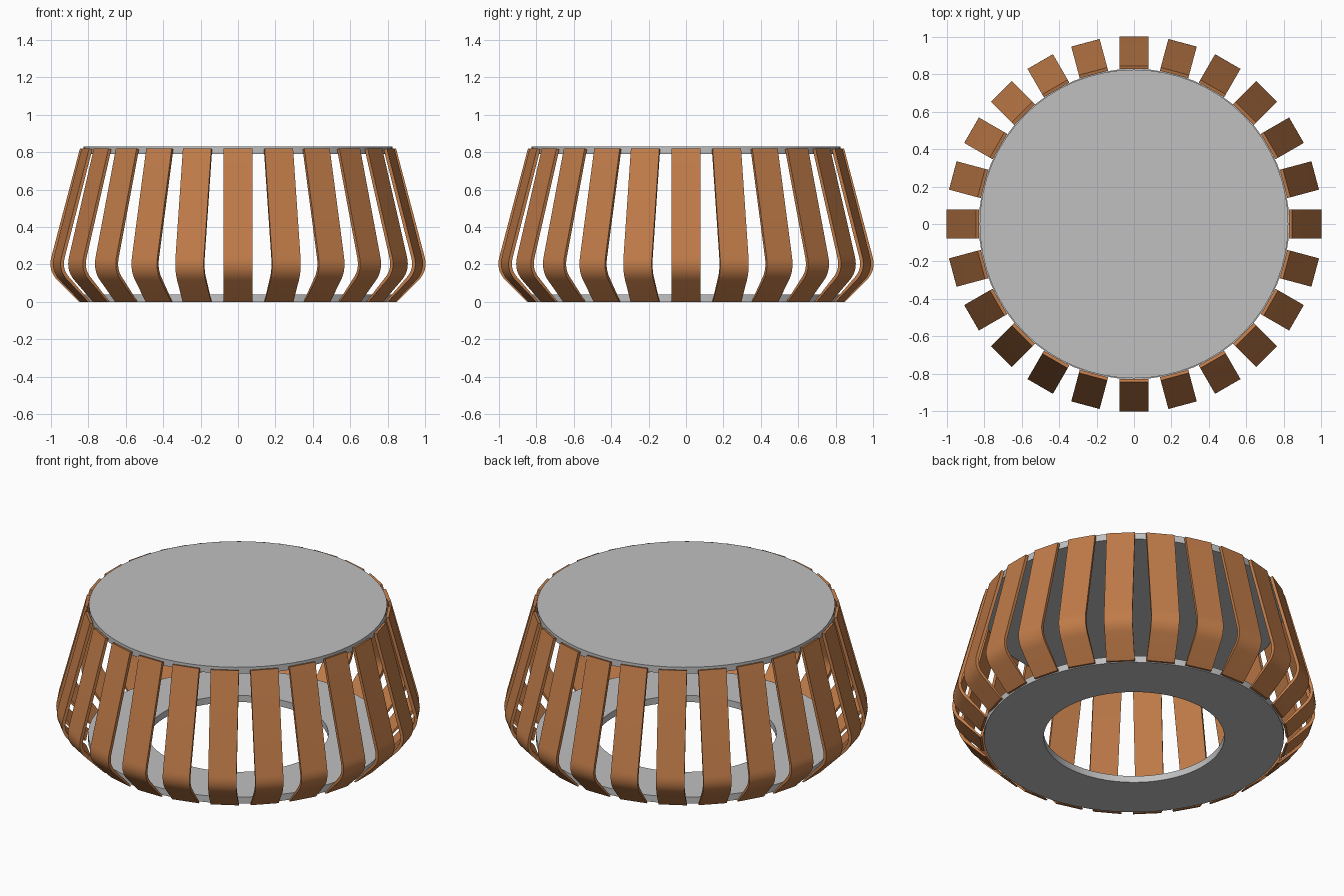
import bpy, bmesh, math
from mathutils import Matrix, Vector

cube = bpy.data.objects.get("Cube")
if cube:
    bpy.data.objects.remove(cube, do_unlink=True)


def material(name, rgb):
    m = bpy.data.materials.new(name)
    m.use_nodes = True
    m.diffuse_color = (*rgb, 1)
    m.node_tree.nodes["Principled BSDF"].inputs["Base Color"].default_value = (*rgb, 1)
    return m


wood = material("warm wood", (0.53, 0.20, 0.066))
grey = material("light grey", (0.53, 0.53, 0.53))

SLATS = 24
WIDTH = 0.157
THICK = 0.018
SEGMENTS = 64


def finish(bm, name, mat):
    bmesh.ops.recalc_face_normals(bm, faces=bm.faces)
    mesh = bpy.data.meshes.new(name)
    bm.to_mesh(mesh)
    bm.free()
    mesh.materials.append(mat)
    obj = bpy.data.objects.new(name, mesh)
    bpy.context.collection.objects.link(obj)
    bpy.ops.object.select_all(action="DESELECT")
    obj.select_set(True)
    bpy.context.view_layer.objects.active = obj
    bpy.ops.object.shade_smooth_by_angle(angle=math.radians(30))
    return obj


def lathe(name, profile, mat, closed):
    bm = bmesh.new()
    verts = [bm.verts.new((r, 0, z)) for r, z in profile]
    edges = [bm.edges.new(p) for p in zip(verts, verts[1:])]
    if closed:
        edges.append(bm.edges.new((verts[-1], verts[0])))
    bmesh.ops.spin(bm, geom=verts + edges, axis=(0, 0, 1), cent=(0, 0, 0),
                   angle=math.tau, steps=SEGMENTS)
    bmesh.ops.remove_doubles(bm, verts=bm.verts, dist=1e-4)
    return finish(bm, name, mat)


# Solid seat disc and open base ring
lathe("top_disc", [(0, 0.79), (0.825, 0.79), (0.825, 0.83), (0, 0.83)], grey, False)
lathe("base_ring", [(0.5, 0), (0.83, 0), (0.83, 0.04), (0.5, 0.04)], grey, True)

# Outer line of a bent slat: straight foot, rounded knee, straight upper part
foot, knee, head = Vector((0.85, 0)), Vector((1.017, 0.168)), Vector((0.845, 0.82))
start = knee + (foot - knee).normalized() * 0.075
end = knee + (head - knee).normalized() * 0.075
outer = [foot]
for i in range(9):
    t = i / 8
    outer.append(start * (1 - t) ** 2 + knee * 2 * t * (1 - t) + end * t * t)
outer.append(head)

# Inner line is the outer one offset by the slat thickness
inner = []
for i, p in enumerate(outer):
    d = (outer[min(i + 1, len(outer) - 1)] - outer[max(i - 1, 0)]).normalized()
    inner.append(p + Vector((-d.y, d.x)) * THICK)
inner[0].y = 0

# Ring of slats, each extruded sideways from the bent outline
bm = bmesh.new()
for k in range(SLATS):
    turn = Matrix.Rotation(math.tau * k / SLATS, 4, "Z")
    rows = []
    for side in (-WIDTH / 2, WIDTH / 2):
        rows.append([[bm.verts.new(turn @ Vector((p.x, side, p.y))) for p in line]
                     for line in (outer, inner)])
    (lo, li), (ro, ri) = rows
    for a, b in ((lo, ro), (ro, ri), (ri, li), (li, lo)):
        for i in range(len(outer) - 1):
            bm.faces.new((a[i], b[i], b[i + 1], a[i + 1]))
    for i in (0, -1):
        bm.faces.new((lo[i], ro[i], ri[i], li[i]))
finish(bm, "bent_slats", wood)
